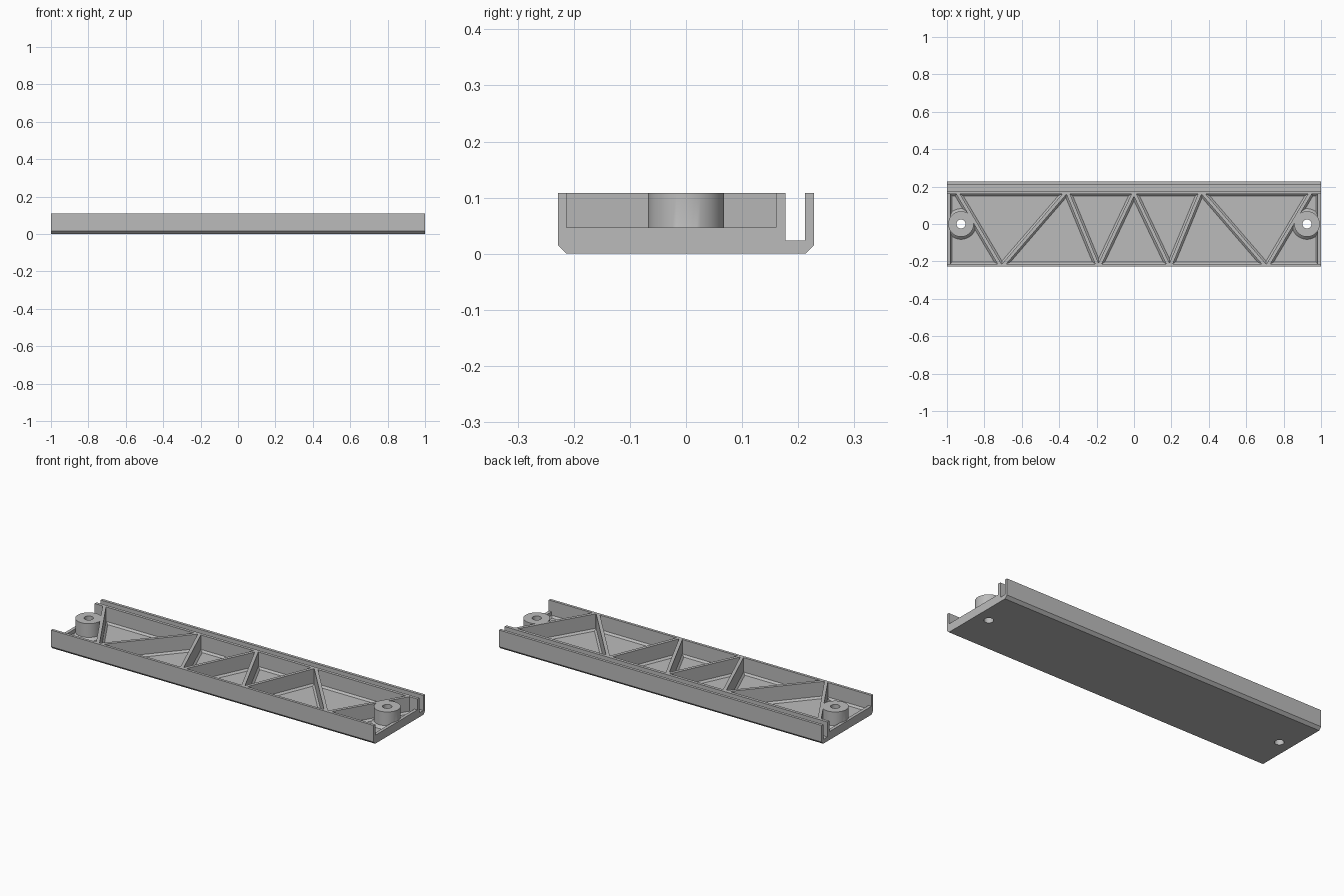
import bpy, bmesh, math
from mathutils import Vector

default = bpy.data.objects.get("Cube")
if default:
    bpy.data.objects.remove(default, do_unlink=True)

# Material
grey = bpy.data.materials.new("plain_grey")
grey.use_nodes = True
colour = (0.5, 0.5, 0.5, 1)
grey.diffuse_color = colour
grey.node_tree.nodes["Principled BSDF"].inputs["Base Color"].default_value = colour

HEIGHT, FLOOR, CHAMFER = 0.108, 0.017, 0.01
FRONT, BACK = -0.213, 0.16   # inner faces of the tray walls


def add_object(name, bm):
    bmesh.ops.recalc_face_normals(bm, faces=bm.faces)
    mesh = bpy.data.meshes.new(name)
    bm.to_mesh(mesh)
    bm.free()
    mesh.materials.append(grey)
    obj = bpy.data.objects.new(name, mesh)
    bpy.context.collection.objects.link(obj)
    return obj


def loft(name, start, end):
    """Solid between two matching closed sections."""
    bm = bmesh.new()
    a = [bm.verts.new(p) for p in start]
    b = [bm.verts.new(p) for p in end]
    bm.faces.new(a)
    bm.faces.new(b)
    for i in range(len(a)):
        j = (i + 1) % len(a)
        bm.faces.new((a[i], a[j], b[j], b[i]))
    return add_object(name, bm)


def ring(name, profile, cx, segments=48):
    """Closed radius/height profile turned about a vertical axis, kept inside the ends."""
    bm = bmesh.new()
    rows = []
    for s in range(segments):
        t = math.tau * s / segments
        rows.append([bm.verts.new((max(-0.998, min(0.998, cx + r * math.cos(t))),
                                   r * math.sin(t), z)) for r, z in profile])
    for s in range(segments):
        a, b = rows[s], rows[(s + 1) % segments]
        for i in range(len(profile)):
            j = (i + 1) % len(profile)
            bm.faces.new((a[i], a[j], b[j], b[i]))
    return add_object(name, bm)


def smooth(obj):
    bpy.ops.object.select_all(action='DESELECT')
    obj.select_set(True)
    bpy.context.view_layer.objects.active = obj
    bpy.ops.object.shade_smooth_by_angle(angle=math.radians(30))


# Tray: chamfered base, front wall, and a slotted double wall at the back
section = [(-0.213, 0), (0.213, 0), (0.228, 0.015), (0.228, HEIGHT),
           (0.212, HEIGHT), (0.212, 0.024), (0.177, 0.024), (0.177, HEIGHT),
           (BACK, HEIGHT), (BACK, FLOOR + CHAMFER), (BACK - CHAMFER, FLOOR),
           (FRONT + CHAMFER, FLOOR), (FRONT, FLOOR + CHAMFER), (FRONT, HEIGHT),
           (-0.228, HEIGHT), (-0.228, 0.015)]
tray = loft("tray", [(-1, y, z) for y, z in section], [(1, y, z) for y, z in section])

# Screw holes through the floor
BOSS_X, HOLE = 0.925, 0.024
for side in (-1, 1):
    bm = bmesh.new()
    bmesh.ops.create_cone(bm, cap_ends=True, segments=48, radius1=HOLE, radius2=HOLE, depth=0.2)
    bmesh.ops.translate(bm, verts=bm.verts, vec=Vector((side * BOSS_X, 0, 0)))
    cutter = add_object("hole_cutter", bm)
    cutter.hide_render = True
    cut = tray.modifiers.new("screw_hole", 'BOOLEAN')
    cut.operation, cut.solver, cut.object = 'DIFFERENCE', 'EXACT', cutter
    bpy.context.view_layer.objects.active = tray
    bpy.ops.object.modifier_apply(modifier=cut.name)
    bpy.data.objects.remove(cutter, do_unlink=True)


def rib(name, x_back, x_front):
    """Upright rib from the back wall to the front wall with a flared foot."""
    y0, y1 = BACK + 0.008, FRONT - 0.007
    slant = math.hypot(x_front - x_back, y1 - y0) / (y0 - y1)
    w, foot = 0.009 * slant, (0.009 + CHAMFER) * slant
    outline = [(-foot, 0.01), (foot, 0.01), (foot, FLOOR), (w, FLOOR + CHAMFER),
               (w, HEIGHT), (-w, HEIGHT), (-w, FLOOR + CHAMFER), (-foot, FLOOR)]
    loft(name, [(x_back + x, y0, z) for x, z in outline],
         [(x_front + x, y1, z) for x, z in outline])


# Mirrored halves: zigzag ribs, end sills and screw bosses
for side, label in ((1, "left"), (-1, "right")):
    spans = [(0.0, 0.185), (0.355, 0.195), (0.365, 0.7), (0.945, 0.715)]
    for n, (xb, xf) in enumerate(spans, 1):
        rib(f"{label}_rib_{n}", side * xb, side * xf)

    sill = [(1, 0.016), (1, 0.047), (0.982, 0.047), (0.982, FLOOR + CHAMFER),
            (0.972, FLOOR), (0.972, 0.016)]
    loft(f"{label}_end_sill", [(side * x, FRONT - 0.004, z) for x, z in sill],
         [(side * x, BACK + 0.004, z) for x, z in sill])

    boss = [(HOLE, 0.005), (0.082, 0.005), (0.082, FLOOR), (0.068, FLOOR + 0.014),
            (0.068, HEIGHT), (HOLE, HEIGHT)]
    smooth(ring(f"{label}_screw_boss", boss, side * BOSS_X))
